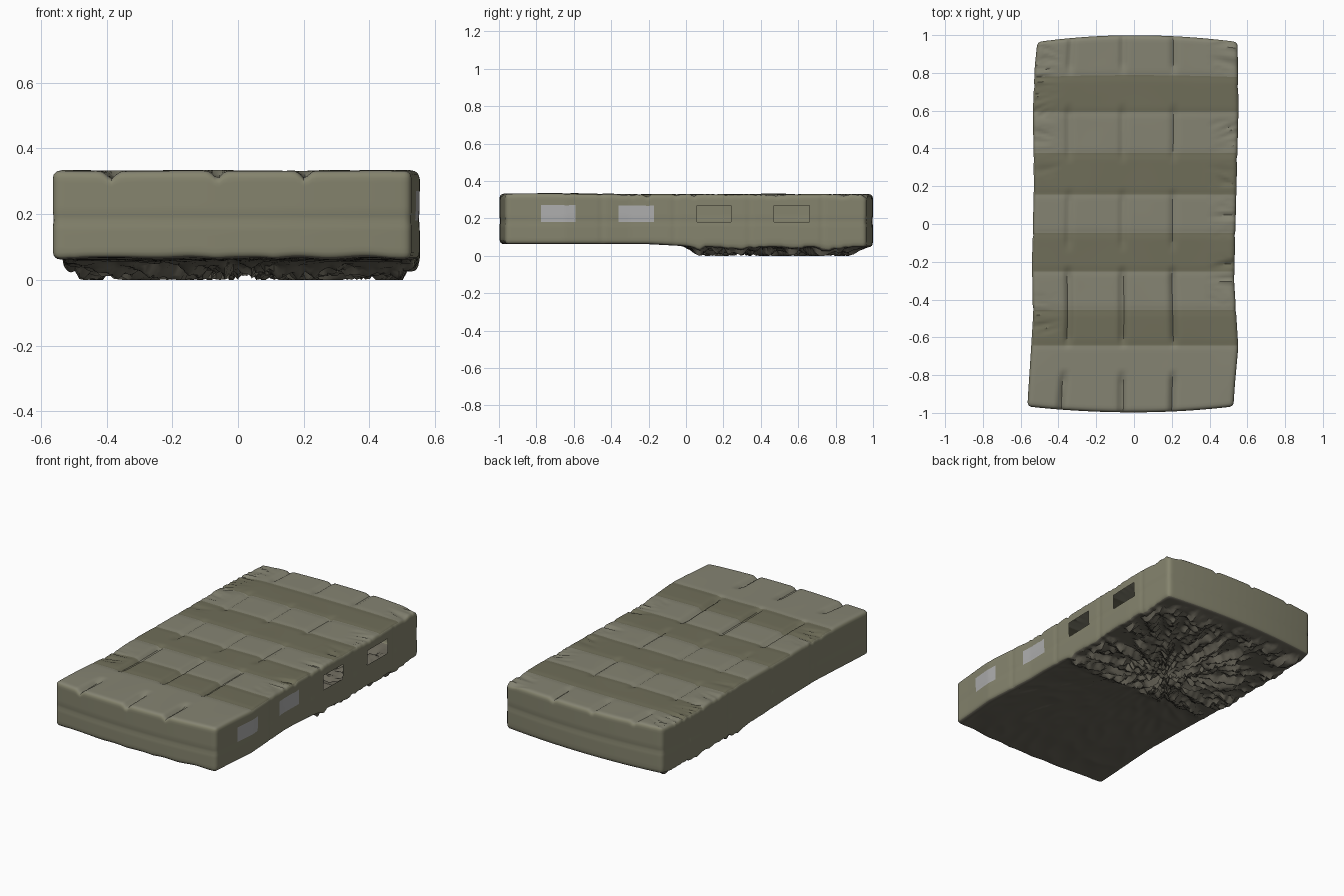
import bpy, bmesh, math
from mathutils import Vector, noise

if "Cube" in bpy.data.objects:
    bpy.data.objects.remove(bpy.data.objects["Cube"])

HALF = Vector((0.535, 0.983, 0.134))      # padded slab half sizes
MID_Z = 0.196
ROUND = 0.022
OPEN = [(0.06, 0.24), (0.47, 0.66)]       # open windows, y ranges
PALE = [(-0.78, -0.59), (-0.36, -0.17)]   # painted windows
WIN_Z = (0.18, 0.27)


def lines(breaks, step):
    """Grid lines that hit every break, roughly 'step' apart."""
    out = [breaks[0]]
    for a, b in zip(breaks, breaks[1:]):
        n = max(1, round((b - a) / step))
        out += [a + (b - a) * (k + 1) / n for k in range(n)]
    return out


def edge_lines(h, inner, step):
    ends = [h - ROUND, h - ROUND / 2, h]
    return lines([-e for e in reversed(ends)] + inner + ends, step)


def curve(t, pts):
    """Piecewise linear lookup."""
    for (a, u), (b, v) in zip(pts, pts[1:]):
        if t <= b:
            return u + (v - u) * max(0, t - a) / (b - a)
    return pts[-1][1]


def bump(d, w):
    return math.exp(-(d / w) ** 2)


def fade(t, a, b, soft=0.04):
    """1 inside a..b, falling to 0 over 'soft'."""
    return max(0, min(1, (t - a) / soft + 1, (b - t) / soft + 1))


LEFT = [(-1, .565), (-.9, .56), (-.5, .535), (-.2, .54), (.2, .53), (.6, .535), (.85, .525), (1, .51)]
RIGHT = [(-1, .525), (-.85, .535), (-.65, .552), (-.3, .53), (.1, .54), (.6, .553), (1, .548)]
CREASE_X = (-0.345, -0.06, 0.205)
CREASE_Y = [(-1.0, -.83, .022), (-.6, -.28, .02), (-.09, .13, .012), (.38, .58, .012), (.84, 1.0, .014)]
PUCKER_L = [(.58, .95), (.28, .48), (-.55, -.4)]
PUCKER_R = [(.82, 1.0), (.22, .52), (-.05, .12), (-.4, -.2)]


def shape(p):
    # Round the box edges
    inner = Vector([max(-(h - ROUND), min(h - ROUND, c)) for c, h in zip(p, HALF)])
    d = p - inner
    if d.length > 1e-7:
        d *= max(abs(c) for c in d) / d.length
    q = inner + d
    x, y, z = q
    top = max(0, min(1, (z - 0.06) / 0.06))
    low = max(0, min(1, (-z - 0.08) / 0.045))
    # Uneven plan outline and bowed ends
    nx = x * (curve(y, RIGHT) if x > 0 else curve(y, LEFT)) / HALF.x
    ny = y + math.copysign(max(0, abs(y) - 0.7) / 0.28, y) * (0.016 if y > 0 else 0.014) * (1 - 2.2 * (x / HALF.x) ** 2)
    nz = z + MID_Z
    # Soft stitched seams in the side walls
    if abs(p.x) > HALF.x - 1e-5:
        s = sum(bump(y - c, .012) for c in (-.45, -.06, .34, .73)) + .6 * bump(nz - .185, .012)
        nx -= math.copysign(.004 * s, x)
    if abs(p.y) > HALF.y - 1e-5:
        ny -= math.copysign(.004 * bump(nz - .185, .012), y)
    # Creases and quilting on the top
    if top:
        g = 0
        for cx in CREASE_X:
            for a, b, depth in CREASE_Y:
                lean = cx + (0.02 if y > -.6 else 0.06 * (y + .6) * (cx < -.1) + .02) - .02
                g += depth * bump(x - lean, .016) * fade(y, a, b, .06)
        g += sum(.003 * bump(y - c, .015) for c in (-.64, -.46, -.25, -.05, .16, .37, .59, .78))
        ranges = PUCKER_R if x > 0 else PUCKER_L
        mask = max(fade(y, a, b) for a, b in ranges) * max(0, min(1, (abs(x) - .38) / .1))
        mid = sum(min(ranges, key=lambda r: abs(sum(r) / 2 - y))) / 2
        fan = (y - mid) / (abs(abs(x) - .3) + .1)
        g += .022 * mask * abs(noise.noise(Vector((fan * 7, y * 12, 3))))
        nz += top * (.003 * noise.noise(Vector((x * 4, y * 3, 0))) + .003 * bump(y + .7, .3) - g)
    # Torn, radiating underside
    if low:
        a, r = math.atan2(y - .28, x), math.hypot(x, y - .28)
        ray = noise.noise(Vector((math.cos(a) * 9, math.sin(a) * 9, r * 5)))
        rag = noise.noise(Vector((x * 32, y * 32, 7)))
        torn = fade(y, .07, .86, .1) * (1 if abs(x) < .5 else .35)
        nz -= low * torn * max(0, .014 + .055 * ray + .028 * rag)
        nz -= low * .016 * fade(y, .1, 2, .3)
        nz += low * (1 - fade(y, .07, 2)) * .012 * abs(ray) * (abs(x) < .5)
        nz = max(nz, 0.0)
    return Vector((nx, ny, nz))


def material(name, rgb):
    m = bpy.data.materials.new(name)
    m.diffuse_color = (*rgb, 1)
    m.use_nodes = True
    m.node_tree.nodes["Principled BSDF"].inputs["Base Color"].default_value = m.diffuse_color
    return m


def build_slab():
    grid = [edge_lines(HALF.x, [-.5, .5], .0135),
            edge_lines(HALF.y, sorted(v for r in OPEN + PALE for v in r), .0135),
            edge_lines(HALF.z, [w - MID_Z for w in WIN_Z], .015)]
    bm = bmesh.new()
    cache = {}

    def vert(p):
        key = tuple(round(c, 5) for c in p)
        if key not in cache:
            cache[key] = bm.verts.new(shape(Vector(p)))
        return cache[key]

    for axis in range(3):
        u, v = (axis + 1) % 3, (axis + 2) % 3
        for sign in (-1, 1):
            for a, b in zip(grid[u], grid[u][1:]):
                for c, d in zip(grid[v], grid[v][1:]):
                    cu, cv = (a + b) / 2, (c + d) / 2
                    mat = 0
                    if axis == 0 and sign > 0 and WIN_Z[0] < cv + MID_Z < WIN_Z[1]:
                        if any(r[0] < cu < r[1] for r in OPEN):
                            continue                      # open window
                        if any(r[0] < cu < r[1] for r in PALE):
                            mat = 3                       # painted window
                    if axis == 2:
                        bands = ((-.64, -.46), (-.25, -.05), (.16, .37), (.59, .78))
                        mat = 2 if sign < 0 else 1
                        if sign > 0 and any(r[0] < cv < r[1] for r in bands):
                            mat = 4
                    corners = []
                    for s, t in ((a, c), (b, c), (b, d), (a, d))[::sign]:
                        p = [0, 0, 0]
                        p[axis], p[u], p[v] = sign * HALF[axis], s, t
                        corners.append(vert(p))
                    bm.faces.new(corners).material_index = mat
    mesh = bpy.data.meshes.new("padded_shell")
    bm.to_mesh(mesh)
    bm.free()
    ob = bpy.data.objects.new("padded_shell", mesh)
    bpy.context.collection.objects.link(ob)
    for name, rgb in (("side_cloth", (.235, .23, .155)), ("top_cloth", (.235, .23, .17)),
                      ("under_cloth", (.14, .13, .10)), ("pale_window", (.42, .42, .42)),
                      ("dark_band", (.16, .155, .10))):
        mesh.materials.append(material(name, rgb))
    bpy.context.view_layer.objects.active = ob
    ob.select_set(True)
    bpy.ops.object.shade_smooth_by_angle(angle=math.radians(40))


build_slab()
